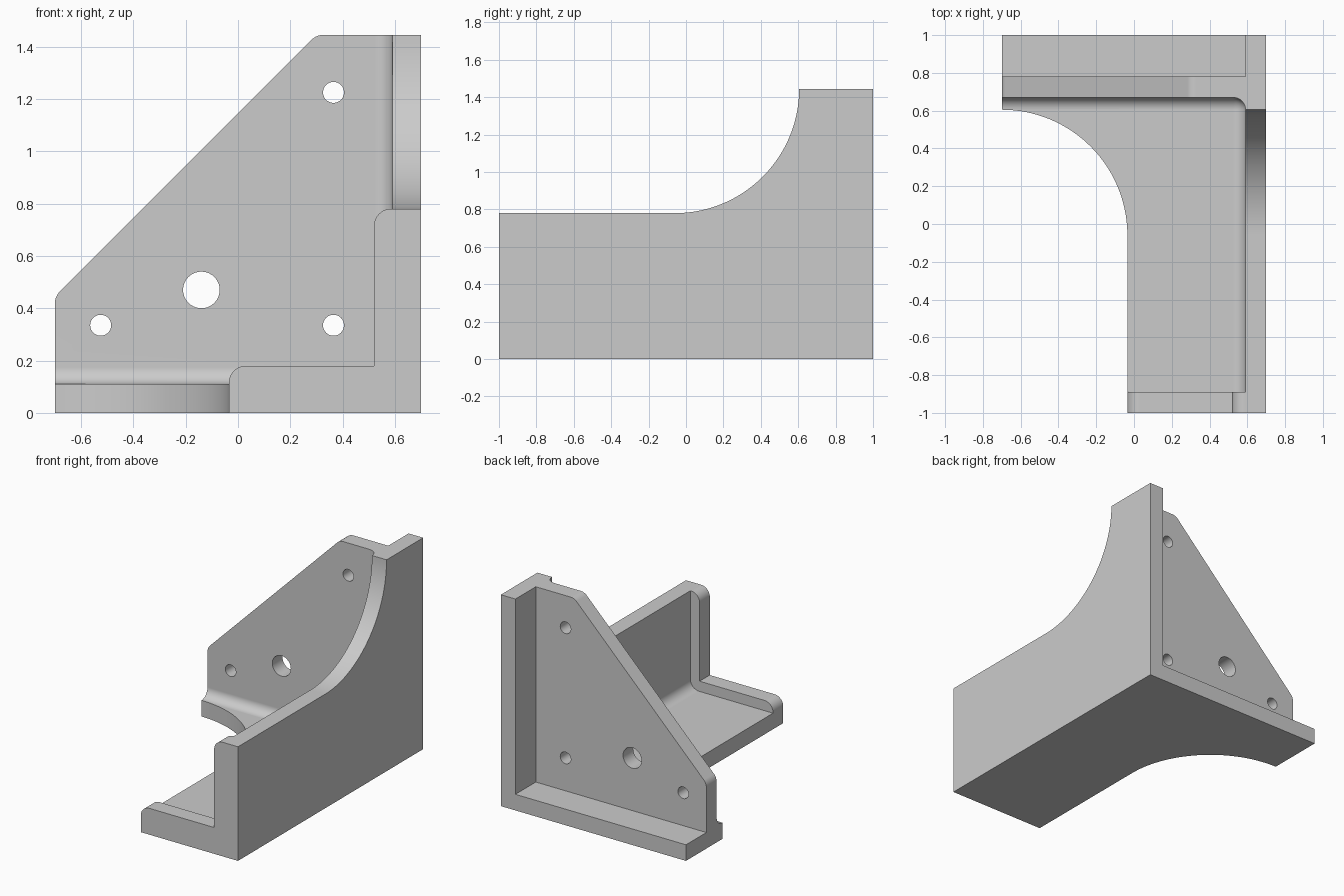
import bpy, bmesh, math
from mathutils import Vector

if "Cube" in bpy.data.objects:
    bpy.data.objects.remove(bpy.data.objects["Cube"])

R = 0.065      # fillet and corner radius
BIG = 0.665    # large concave sweeps
H = 1.445      # overall height


def arc(corner, prev, nxt, r, n):
    """Points of a rounded corner between two straight edges."""
    p = Vector(corner)
    d1 = (Vector(prev) - p).normalized()
    d2 = (Vector(nxt) - p).normalized()
    half = d1.angle(d2) / 2
    t = r / math.tan(half)
    c = p + (d1 + d2).normalized() * r / math.sin(half)
    a, b = (p + d1 * t - c).normalized(), (p + d2 * t - c).normalized()
    return [tuple(c + a.slerp(b, i / n) * r) for i in range(n + 1)]


def finish(bm, name):
    bmesh.ops.recalc_face_normals(bm, faces=bm.faces)
    me = bpy.data.meshes.new(name)
    bm.to_mesh(me)
    bm.free()
    ob = bpy.data.objects.new(name, me)
    bpy.context.collection.objects.link(ob)
    return ob


def prism(name, pts, axis, lo, hi):
    """Extrude a 2D outline along x, y or z."""
    def put(p, v):
        return {'x': (v, p[0], p[1]), 'y': (p[0], v, p[1]), 'z': (p[0], p[1], v)}[axis]
    bm = bmesh.new()
    a = [bm.verts.new(put(p, lo)) for p in pts]
    b = [bm.verts.new(put(p, hi)) for p in pts]
    bm.faces.new(a)
    bm.faces.new(b[::-1])
    for i in range(len(pts)):
        j = (i + 1) % len(pts)
        bm.faces.new((a[i], a[j], b[j], b[i]))
    return finish(bm, name)


def box(name, x0, x1, y0, y1, z0, z1):
    return prism(name, [(x0, y0), (x1, y0), (x1, y1), (x0, y1)], 'z', z0, z1)


bracket = box("corner_bracket", -0.7, 0.7, -1, 1, 0, H)
cutters = []

# Main pocket, filleted along the three edges meeting at the inner corner
pocket = box("main_pocket", -2, 0.59, -0.89, 0.67, 0.11, 3)
bm = bmesh.new()
bm.from_mesh(pocket.data)
corner = Vector((0.59, 0.67, 0.11))
edges = []
for e in bm.edges:
    m = (e.verts[0].co + e.verts[1].co) / 2
    if sum(abs(m[i] - corner[i]) < 1e-4 for i in range(3)) == 2:
        edges.append(e)
bmesh.ops.bevel(bm, geom=edges, offset=R, segments=10, profile=0.5, affect='EDGES')
bmesh.ops.recalc_face_normals(bm, faces=bm.faces)
bm.to_mesh(pocket.data)
bm.free()
cutters.append(pocket)

# Rear pocket behind the gusset
cutters.append(box("rear_pocket", -2, 0.59, 0.78, 2, 0.11, 3))

# Concave sweeps of the base plate and the side plate
cutters.append(prism("base_sweep",
    [(-0.035, -2)] + arc((-0.035, 0.605), (-0.035, -2), (-2, 0.605), BIG, 40)
    + [(-2, 0.605), (-2, -2)], 'z', -1, 3))
cutters.append(prism("side_sweep",
    [(-2, 0.78)] + arc((0.605, 0.78), (-2, 0.78), (0.605, 3), BIG, 40)
    + [(0.605, 3), (-2, 3)], 'x', -2, 2))

# Front lip: L-shaped with rounded free corners
cutters.append(prism("lip_cut",
    [(-2, 0.18 - R)] + arc((-0.035, 0.18), (-0.035, 0), (0.52, 0.18), R, 10)
    + [(0.52, 0.18)] + arc((0.52, 0.78), (0.52, 0.18), (0.7, 0.78), R, 10)
    + [(0.52 + R, 3), (-2, 3)], 'y', -2, -0.85))

# Diagonal edge of the gusset
low = arc((-0.7, 0.445), (-0.7, 0), (0.3, H), R, 8)
high = arc((0.3, H), (-0.7, 0.445), (0.7, H), R, 8)
cutters.append(prism("diagonal_cut",
    [(-2, low[0][1])] + low + high + [(high[-1][0], 3), (-2, 3)], 'y', -2, 2))

# Bolt holes through the gusset
for x, z, r in [(-0.525, 0.335, 0.04), (0.365, 0.335, 0.04),
                (0.365, 1.225, 0.04), (-0.14, 0.47, 0.07)]:
    ring = [(x + r * math.cos(k * math.tau / 40), z + r * math.sin(k * math.tau / 40))
            for k in range(40)]
    cutters.append(prism("bolt_hole", ring, 'y', 0.5, 0.95))

# Apply the cuts
for c in cutters:
    c.hide_render = True
    m = bracket.modifiers.new(c.name, 'BOOLEAN')
    m.operation, m.solver, m.object = 'DIFFERENCE', 'EXACT', c
bpy.context.view_layer.update()
dg = bpy.context.evaluated_depsgraph_get()
mesh = bpy.data.meshes.new_from_object(bracket.evaluated_get(dg))
bracket.modifiers.clear()
bracket.data = mesh
for c in cutters:
    bpy.data.objects.remove(c)

# Plain grey material and smooth fillets
grey = bpy.data.materials.new("grey")
grey.diffuse_color = (0.6, 0.6, 0.6, 1)
grey.use_nodes = True
grey.node_tree.nodes["Principled BSDF"].inputs["Base Color"].default_value = grey.diffuse_color
mesh.materials.clear()
mesh.materials.append(grey)
bpy.context.view_layer.objects.active = bracket
bracket.select_set(True)
bpy.ops.object.shade_smooth_by_angle(angle=math.radians(25))
wn = bracket.modifiers.new("weighted_normals", 'WEIGHTED_NORMAL')
wn.keep_sharp = True
